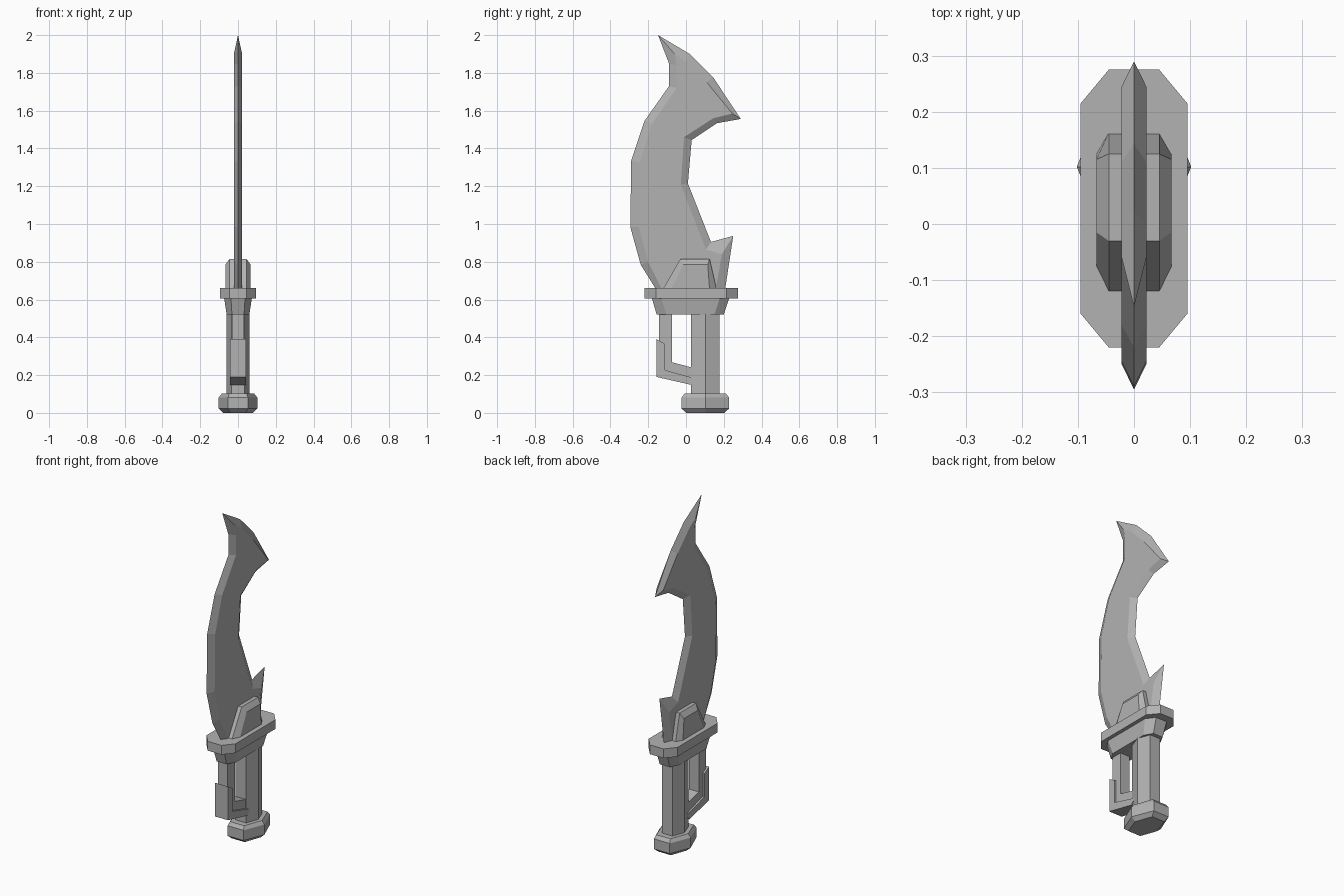
import bpy
import bmesh

default_cube = bpy.data.objects.get("Cube")
if default_cube:
    bpy.data.objects.remove(default_cube, do_unlink=True)

# One grey for the whole dagger
GREY = (0.45, 0.45, 0.45, 1.0)
steel = bpy.data.materials.new("plain grey")
steel.use_nodes = True
steel.diffuse_color = GREY
steel.node_tree.nodes["Principled BSDF"].inputs["Base Color"].default_value = GREY


def loft(name, rings):
    """Bridge equal-length rings of points and cap both ends."""
    bm = bmesh.new()
    loops = [[bm.verts.new(point) for point in ring] for ring in rings]
    for lower, upper in zip(loops, loops[1:]):
        count = len(lower)
        for i in range(count):
            j = (i + 1) % count
            bm.faces.new((lower[i], lower[j], upper[j], upper[i]))
    bm.faces.new(loops[0])
    bm.faces.new(loops[-1])
    bmesh.ops.recalc_face_normals(bm, faces=bm.faces)
    mesh = bpy.data.meshes.new(name)
    bm.to_mesh(mesh)
    bm.free()
    mesh.materials.append(steel)
    part = bpy.data.objects.new(name, mesh)
    bpy.context.collection.objects.link(part)
    return part


def side_ring(profile, x):
    return [(x, y, z) for y, z in profile]


def side_slab(name, profile, half_width):
    return loft(name, [side_ring(profile, -half_width), side_ring(profile, half_width)])


def octagon(half_x, front, back, flat_x, cut, z):
    """Long plate outline with four cut corners."""
    half = [(flat_x, front), (half_x, front + cut), (half_x, back - cut), (flat_x, back)]
    outline = half + [(-x, y) for x, y in reversed(half)]
    return [(x, y, z) for x, y in outline]


def hexagon(half_x, half_y, flat_x, z, centre=0.102):
    """Six-sided outline with a corner on each side."""
    outline = [(half_x, 0), (flat_x, half_y), (-flat_x, half_y),
               (-half_x, 0), (-flat_x, -half_y), (flat_x, -half_y)]
    return [(x, centre + y, z) for x, y in outline]


# Curved blade: sharp edge outline around a flat raised face on each side
edge = [(-.148, 2), (.02, 1.9), (.143, 1.778), (.29, 1.556), (.165, 1.534),
        (.03, 1.444), (.01, 1.215), (.132, .905), (.25, .937), (.205, .64),
        (-.15, .64), (-.24, .785), (-.295, .985), (-.29, 1.335), (-.22, 1.545),
        (-.09, 1.73), (-.09, 1.85)]
flat = [(-.06, 1.9), (0, 1.86), (.11, 1.75), (.245, 1.585), (.145, 1.56),
        (-.01, 1.46), (-.028, 1.21), (.106, .865), (.19, .84), (.155, .64),
        (-.12, .64), (-.2, .8), (-.25, .985), (-.245, 1.325), (-.18, 1.53),
        (-.05, 1.72), (-.05, 1.84)]
loft("blade", [side_ring(flat, -.022), side_ring(edge, 0), side_ring(flat, .022)])

# Chamfered collar that holds the blade
collar = [(-.125, .65), (-.03, .815), (.125, .815), (.163, .65)]
collar_face = [(-.08, .65), (-.015, .785), (.115, .785), (.125, .65)]
loft("blade_collar", [side_ring(collar_face, -.067), side_ring(collar, -.045),
                      side_ring(collar, .045), side_ring(collar_face, .067)])

# Guard plate and its tapered underside
loft("guard_plate", [octagon(.095, -.22, .275, .045, .06, z) for z in (.605, .66)])
loft("guard_taper", [octagon(.06, -.155, .2, .032, .05, .52),
                     octagon(.073, -.18, .228, .037, .05, .605)])

# Grip and pommel
loft("grip", [hexagon(.062, .075, .035, z) for z in (.09, .53)])
loft("pommel", [hexagon(.078, .1, .042, 0), hexagon(.102, .125, .052, .022),
                hexagon(.102, .125, .052, .082), hexagon(.086, .11, .046, .102)])

# Finger bow in front of the grip, with a wider bent brace outside it
bow = [(-.143, .53), (-.074, .53), (-.074, .268), (.04, .238), (.04, .17), (-.143, .215)]
side_slab("finger_bow", bow, .032)
brace = [(-.155, .39), (-.112, .365), (-.112, .227), (.056, .18), (.03, .148), (-.155, .19)]
side_slab("finger_brace", brace, .043)
